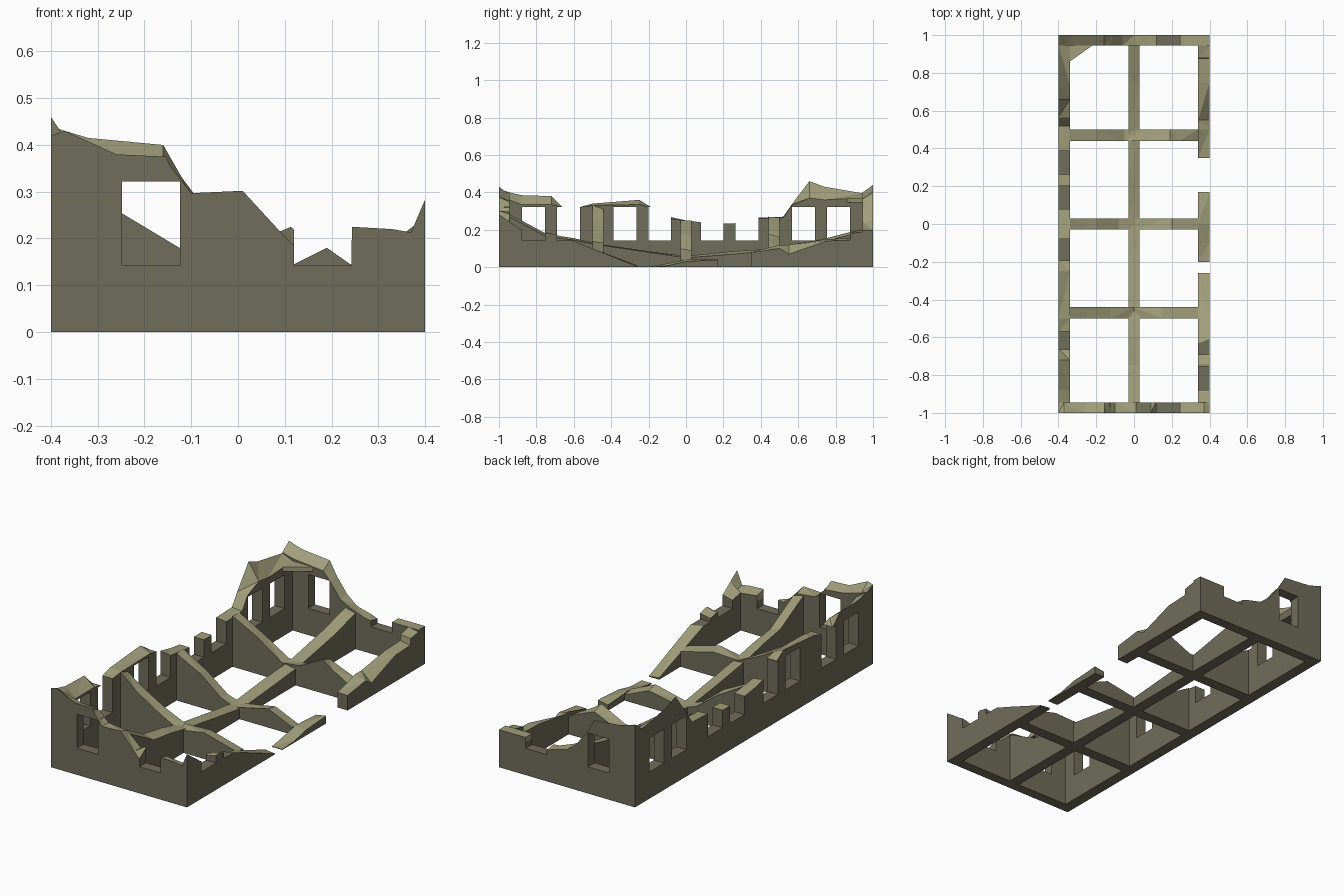
import bpy, bmesh

if "Cube" in bpy.data.objects:
    bpy.data.objects.remove(bpy.data.objects["Cube"])


def material(name, rgb):
    m = bpy.data.materials.new(name)
    m.diffuse_color = (*rgb, 1)
    m.use_nodes = True
    m.node_tree.nodes["Principled BSDF"].inputs["Base Color"].default_value = m.diffuse_color
    return m


stone = material("weathered_stone", (0.16, 0.155, 0.104))
broken = material("broken_stone", (0.36, 0.345, 0.20))
SILL, HEAD = 0.142, 0.322


def finish(name, bm):
    bmesh.ops.recalc_face_normals(bm, faces=bm.faces)
    me = bpy.data.meshes.new(name)
    bm.to_mesh(me)
    bm.free()
    me.materials.append(stone)
    me.materials.append(broken)
    ob = bpy.data.objects.new(name, me)
    bpy.context.collection.objects.link(ob)
    return ob


def place(axis, t, s, z):
    return (t, s, z) if axis == 'x' else (s, t, z)


def wall(name, axis, a, b, cols, windows=()):
    """Wall along an axis between faces a and b; cols = (position, top at a, top at b)."""
    bm = bmesh.new()
    rings = []
    for t, za, zb in cols:
        rings.append([bm.verts.new(place(axis, t, s, z)) for s, z in
                      ((a, 0), (a, max(za, .003)), (b, max(zb, .003)), (b, 0))])
    for r, q in zip(rings, rings[1:]):
        for i in range(4):
            j = (i + 1) % 4
            f = bm.faces.new((r[i], r[j], q[j], q[i]))
            f.material_index = int(i == 1)   # lighter broken top
    bm.faces.new(rings[0])
    bm.faces.new(rings[-1])
    bmesh.ops.triangulate(bm, faces=bm.faces)
    ob = finish(name, bm)
    if windows:
        cut_windows(ob, axis, (a + b) / 2, windows)
    return ob


def cut_windows(ob, axis, mid, windows):
    bm = bmesh.new()
    for lo, hi in windows:
        vs = bmesh.ops.create_cube(bm, size=1)['verts']
        for v in vs:
            t = (lo + hi) / 2 + v.co.x * (hi - lo)
            z = (SILL + HEAD) / 2 + v.co.z * (HEAD - SILL)
            v.co = place(axis, t, mid + v.co.y * 0.2, z)
    cutter = finish("window_cutter", bm)
    cutter.hide_render = True
    mod = ob.modifiers.new("windows", 'BOOLEAN')
    mod.operation, mod.solver, mod.object = 'DIFFERENCE', 'EXACT', cutter
    bpy.context.view_layer.objects.active = ob
    bpy.ops.object.modifier_apply(modifier=mod.name)
    bpy.data.objects.remove(cutter)


end_windows = [(-.248, -.124), (.12, .243)]
side_windows = [(.08, .2), (.265, .387), (.568, .69), (.755, .878)]
side_windows += [(-h, -l) for l, h in side_windows]

# End walls
wall("front_wall", 'x', -1, -.945, [
    (-.4, .42, .40), (-.37, .43, .39), (-.26, .38, .36), (-.155, .375, .35),
    (-.145, .355, .34), (-.1, .297, .297), (.01, .302, .285), (.09, .215, .215),
    (.113, .19, .225), (.2, .148, .148), (.242, .148, .148), (.244, .225, .21),
    (.33, .22, .20), (.37, .213, .20), (.4, .283, .245)], end_windows)
wall("back_wall", 'x', 1, .945, [
    (-.4, .44, .40), (-.37, .43, .39), (-.32, .415, .38), (-.16, .40, .365),
    (-.12, .33, .32), (-.06, .25, .24), (0, .20, .21), (.08, .18, .18),
    (.12, .165, .175), (.242, .15, .15), (.244, .20, .20), (.4, .20, .20)], end_windows)

# Left long wall, tallest at its two ends
wall("left_wall", 'y', -.4, -.34, [
    (-.945, .40, .36), (-.88, .385, .335), (-.72, .38, .335), (-.66, .321, .321),
    (-.57, .321, .321), (-.5, .34, .33), (-.25, .36, .335), (-.185, .32, .32),
    (-.09, .27, .26), (0, .25, .25), (.08, .24, .24), (.2, .235, .235),
    (.26, .235, .235), (.38, .265, .26), (.52, .27, .265), (.565, .335, .33),
    (.66, .46, .37), (.74, .43, .36), (.945, .395, .37)], side_windows)

# Overhanging stone in the tall back corner
bm = bmesh.new()
tri = [(-.34, .86), (-.22, .945), (-.34, .945)]
lo = [bm.verts.new((x, y, .345)) for x, y in tri]
hi = [bm.verts.new((x, y, .37)) for x, y in tri]
bm.faces.new(lo)
bm.faces.new(hi).material_index = 1
for i in range(3):
    j = (i + 1) % 3
    bm.faces.new((lo[i], lo[j], hi[j], hi[i])).material_index = 1
finish("corner_overhang", bm)

# Right long wall, broken into three pieces
wall("right_wall_front", 'y', .4, .34, [
    (-.945, .245, .20), (-.89, .205, .19), (-.8, .17, .17), (-.74, .185, .17),
    (-.68, .17, .16), (-.5, .10, .095), (-.26, 0, .01)], [(-.878, -.755), (-.69, -.568)])
wall("right_wall_middle", 'y', .4, .34, [
    (-.2, 0, 0), (-.1, .008, .02), (0, .03, .04), (.17, .04, .03)])
wall("right_wall_back", 'y', .4, .34, [
    (.35, .08, .08), (.5, .10, .12), (.55, .07, .12), (.75, .14, .15),
    (.877, .145, .155), (.88, .18, .185), (.945, .19, .20)])

# Spine wall down the middle
wall("spine_wall", 'y', -.03, .03, [
    (-.945, .285, .27), (-.75, .18, .165), (-.6, .155, .145), (-.47, .125, .12),
    (-.2, .085, .08), (0, .06, .05), (.25, .085, .07), (.47, .10, .09),
    (.75, .155, .14), (.945, .205, .19)])

# Cross walls between the rooms
cross = {
    "cross_wall_front": (-.47, [(-.34, .33, .31), (-.25, .255, .25), (-.125, .18, .18),
                                (0, .115, .125), (.15, .14, .13), (.34, .09, .08)]),
    "cross_wall_middle": (0, [(-.34, .25, .25), (-.2, .18, .17), (-.08, .085, .08),
                              (0, .055, .055), (.2, .10, .09), (.34, .04, .03)]),
    "cross_wall_back": (.47, [(-.34, .27, .265), (-.2, .20, .19), (-.05, .10, .10),
                              (.05, .11, .10), (.19, .18, .16), (.24, .145, .14),
                              (.34, .09, .10)]),
}
for name, (y, cols) in cross.items():
    wall(name, 'x', y - .03, y + .03, cols)
